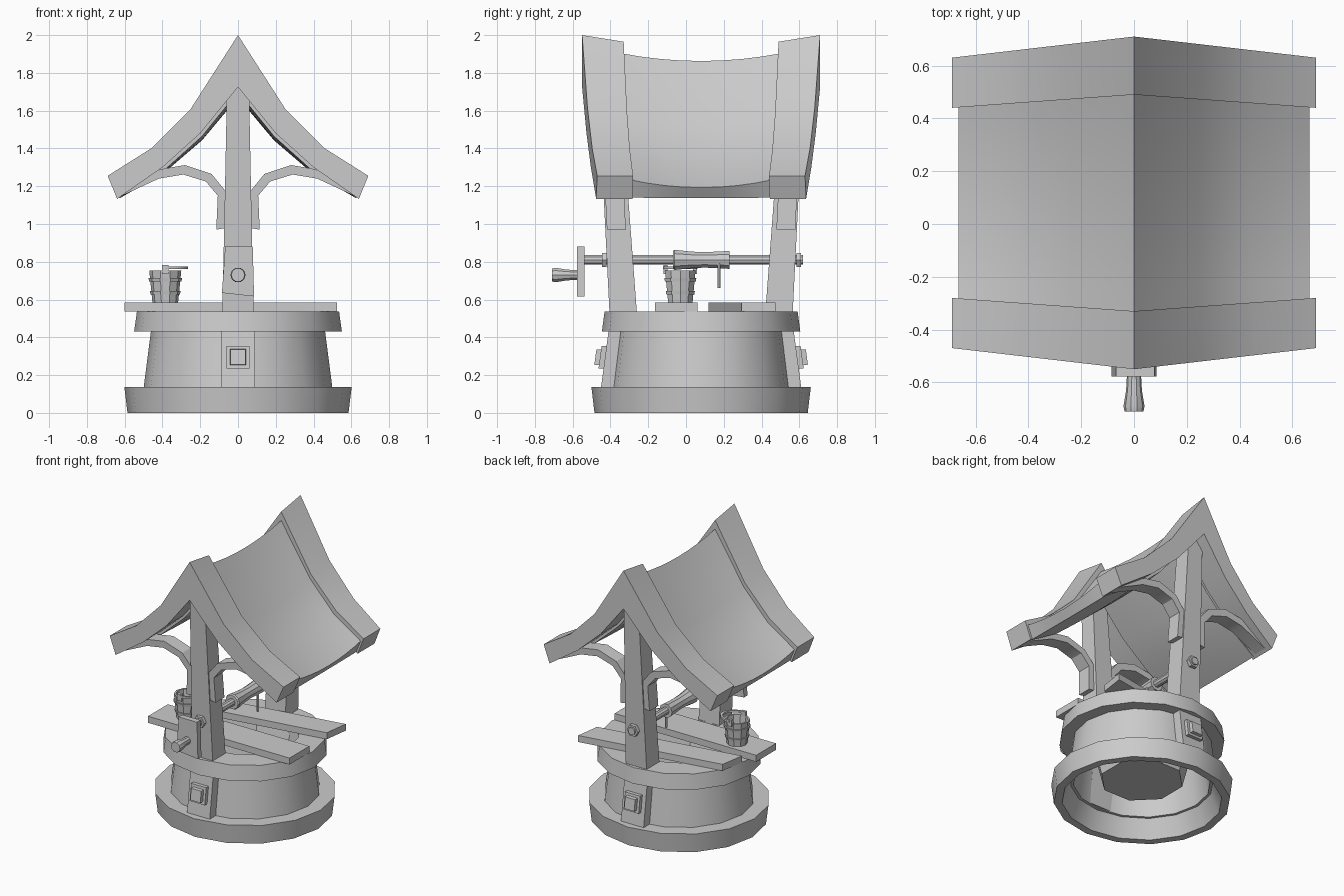
import bpy, bmesh
from math import sin, cos, pi

if "Cube" in bpy.data.objects:
    bpy.data.objects.remove(bpy.data.objects["Cube"])

CY = 0.08  # centre of the well along y


def loft(name, rings, closed=False, ends=(True, True)):
    """Skin a list of equal-length point rings into one mesh object."""
    bm = bmesh.new()
    vs = [[bm.verts.new(p) for p in ring] for ring in rings]
    n = len(vs[0])
    pairs = list(zip(vs, vs[1:])) + ([(vs[-1], vs[0])] if closed else [])
    for a, b in pairs:
        for i in range(n):
            j = (i + 1) % n
            bm.faces.new((a[i], a[j], b[j], b[i]))
    if not closed:
        if ends[0]:
            bm.faces.new(vs[0])
        if ends[1]:
            bm.faces.new(vs[-1])
    bmesh.ops.recalc_face_normals(bm, faces=bm.faces)
    me = bpy.data.meshes.new(name)
    bm.to_mesh(me)
    bm.free()
    ob = bpy.data.objects.new(name, me)
    bpy.context.collection.objects.link(ob)
    return ob


def lathe(name, prof, n, o=(0, CY, 0), axis='z', sy=1.0, phase=0.0, **kw):
    """Turn (radius, height) points about the z or y axis through o."""
    rings = []
    for r, h in prof:
        ring = []
        for i in range(n):
            a = 2 * pi * (i + phase) / n
            c, s = r * cos(a), r * sin(a)
            ring.append((o[0] + c, o[1] + s * sy, o[2] + h) if axis == 'z'
                        else (o[0] + c, o[1] + h, o[2] + s))
        rings.append(ring)
    return loft(name, rings, **kw)


def rect(x0, x1, y0, y1, z):
    return [(x0, y0, z), (x1, y0, z), (x1, y1, z), (x0, y1, z)]


# stone well: base ring, wall, rim and inner shaft
lathe("base_ring", [(.585, 0), (.602, .138), (.47, .138), (.53, 0)], 16, sy=.965, closed=True)
lathe("well_wall", [(.5, .13), (.46, .44), (.42, .44), (.455, .13)], 16, sy=.96, closed=True)
lathe("well_rim", [(.55, .43), (.535, .538), (.36, .538), (.36, .43)], 16, sy=.955, closed=True)
lathe("well_shaft", [(.275, .15), (.37, .53)], 8, phase=.5, ends=(True, False))

# planks lying over the opening
loft("front_plank", [rect(-.6, .525, -.165, .06, z) for z in (.538, .585)])
loft("back_plank", [[(-.53, .12, z), (.5, .295, z), (.525, .475, z), (-.5, .3, z)]
                    for z in (.538, .585)])

# roof profiles (half), in x and z
TRIM_TOP = [(0, 2.0), (.25, 1.61), (.46, 1.40), (.69, 1.255)]
TRIM_LOW = [(0, 1.725), (.2, 1.48), (.4, 1.30), (.64, 1.133)]
ROOF_TOP = [(0, 1.905), (.24, 1.56), (.44, 1.365), (.665, 1.235)]
ROOF_LOW = [(0, 1.70), (.19, 1.465), (.39, 1.285), (.625, 1.14)]


def both(half):
    return [(-x, z) for x, z in half[:0:-1]] + list(half)


def roof_ring(top, low, dist, sag_top, sag_low):
    """One roof cross-section; dist(t) is the y position from eave (0) to peak (1)."""
    ring = []
    for pts, sag in ((both(top), sag_top), (both(low)[::-1], sag_low)):
        for x, z in pts:
            t = max(0, min(1, 1 - abs(x) / .69))
            ring.append((x, CY + dist(t), z - sag(t)))
    return ring


# sagging roof between the two gable trims
rings = []
for k in range(9):
    u = k / 4 - 1
    rings.append(roof_ring(ROOF_TOP, ROOF_LOW, lambda t: u * (.38 + .05 * t),
                           lambda t: .042 * (1 - u * u), lambda t: .03 * t * (1 - u * u)))
loft("roof", rings)

for s, side in ((-1, "front"), (1, "back")):
    # thick gable trim
    loft(side + "_roof_trim", [
        roof_ring(TRIM_TOP, TRIM_LOW, lambda t: s * (.55 + .08 * t), lambda t: 0, lambda t: 0),
        roof_ring(TRIM_TOP, TRIM_LOW, lambda t: s * (.36 + .05 * t),
                  lambda t: .035 * t, lambda t: 0)])
    # leaning tapered post
    loft(side + "_post", [rect(-w, w, CY + s * a, CY + s * b, z) for w, a, b, z in
                          ((.083, .34, .485, .53), (.07, .385, .515, 1.13), (.058, .43, .545, 1.73))])
    # pilaster on the wall and its square boss
    loft(side + "_pilaster", [rect(-.09, .09, CY + s * a, CY + s * b, z) for a, b, z in
                              ((.42, .53, .135), (.385, .49, .435))])
    loft(side + "_boss", [[(x * h, CY + s * (d - .138 * z * h), .295 + z * h)
                           for x, z in ((-1, -1), (1, -1), (1, 1), (-1, 1))]
                          for h, d in ((.06, .49), (.06, .535), (.042, .535), (.04, .56))])
    # curved braces from post to eave
    low = [(.115, .97), (.107, 1.15), (.17, 1.225), (.29, 1.262), (.42, 1.24), (.635, 1.14)]
    top = [(.06, .98), (.062, 1.17), (.14, 1.265), (.28, 1.312), (.41, 1.29), (.65, 1.17)]
    for m, hand in ((-1, "left"), (1, "right")):
        loft(f"{side}_{hand}_brace", [
            [(m * x, CY + s * (d + .05 * (z - 1)), z)
             for x, z, d in ((*a, .4), (*b, .4), (*b, .5), (*a, .5))]
            for a, b in zip(low, top)])

# winch: axle, nuts, drum, rope end
AX = (0, 0, .81)
lathe("axle", [(.027, -.56), (.027, .62)], 10, AX, 'y')
for name, y0, y1 in (("front_nut", -.445, -.42), ("back_nut", .585, .61)):
    lathe(name, [(.043, y0), (.043, y1)], 6, AX, 'y')
lathe("drum", [(.05, -.07), (.056, -.06), (.046, .03), (.043, .1), (.047, .18), (.05, .23)], 10, AX, 'y')
lathe("rope_end", [(.009, .66), (.009, .79)], 6, (.035, .175, 0))

# crank plate and grip
loft("crank_plate", [[(-.085, y, .635), (.085, y, .617), (.078, y, .88), (-.068, y, .88)]
                     for y in (-.577, -.537)])
lathe("crank_grip", [(.027, -.577), (.03, -.63), (.04, -.69), (.036, -.71)], 10, (0, 0, .73), 'y')

# bucket with hoops, ears and folded handle
BK = (-.385, -.03, 0)
lathe("bucket", [(.068, .585), (.085, .755), (.072, .755), (.058, .61)], 10, BK)
for i, (r, z) in enumerate(((.078, .635), (.086, .705))):
    lathe(f"bucket_hoop_{i + 1}", [(r - .012, z - .009), (r, z - .009), (r + .003, z + .009),
                                   (r - .012, z + .009)], 10, BK, closed=True)
for s in (-1, 1):
    y = BK[1] + s * .078
    loft("bucket_ear", [rect(BK[0] - .018, BK[0] + .018, y - .01, y + .01, z) for z in (.735, .783)])
handle = []
for k in range(9):
    a = pi * (k / 8 - .5)
    handle.append([(BK[0] + (.085 + p) * cos(a) * 1.3, BK[1] + (.085 + p) * sin(a), .768 + q)
                   for p, q in ((-.007, -.007), (.007, -.007), (.007, .007), (-.007, .007))])
loft("bucket_handle", handle)

# smooth gentle bends, keep edges sharp
bpy.ops.object.select_all(action='SELECT')
bpy.context.view_layer.objects.active = bpy.data.objects["roof"]
bpy.ops.object.shade_smooth_by_angle(angle=pi / 6)
